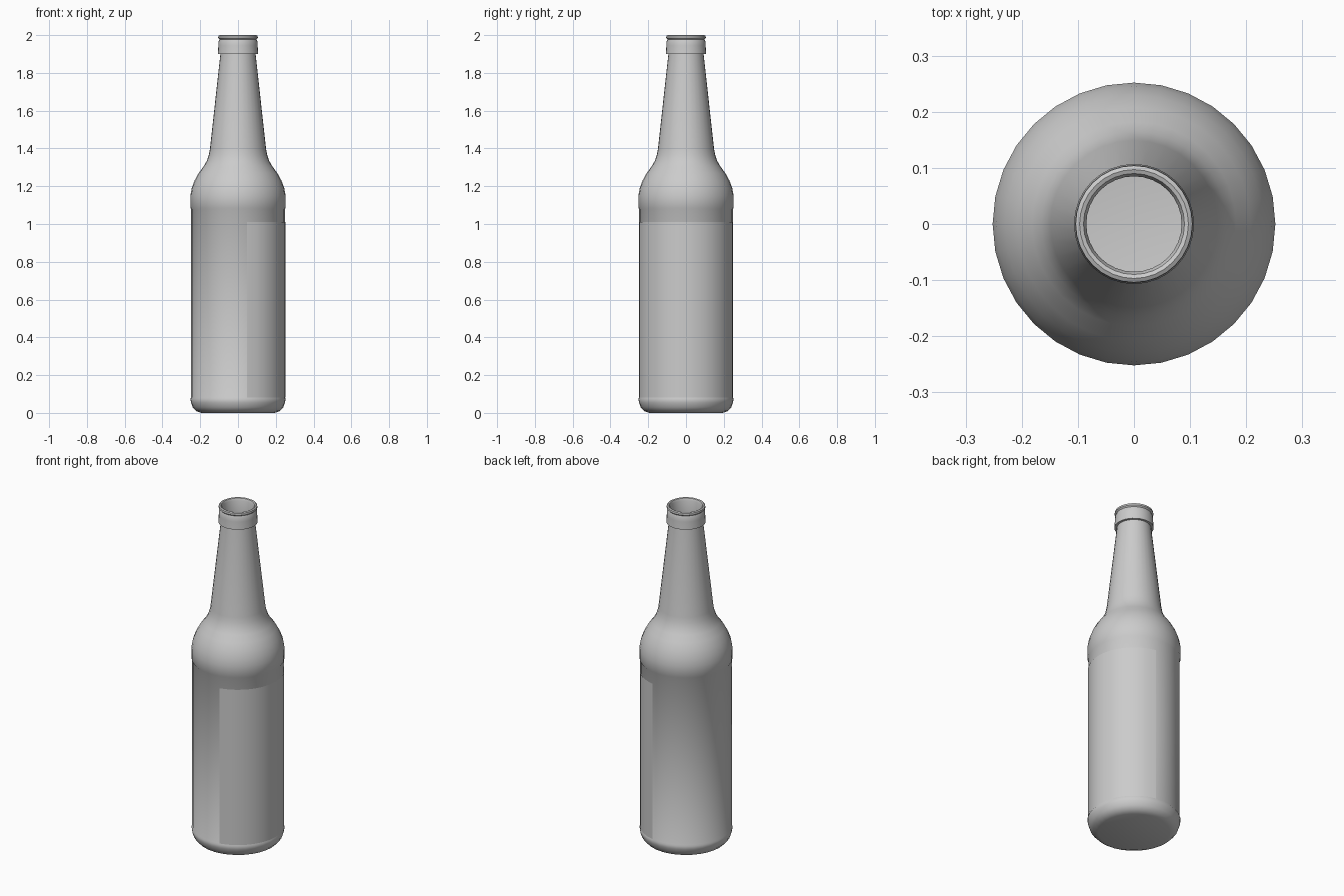
import bpy, bmesh
from math import sin, cos, radians, tau

if "Cube" in bpy.data.objects:
    bpy.data.objects.remove(bpy.data.objects["Cube"])

SIDES = 32


def lathe(name, profile, first=0, last=SIDES, cap=False):
    """Sweep an (r, z) profile around z, from step first to step last."""
    full = last - first == SIDES
    bm = bmesh.new()
    cols = []
    for i in range(first, last + (0 if full else 1)):
        a = tau * i / SIDES
        cols.append([bm.verts.new((r * cos(a), r * sin(a), z)) for r, z in profile])
    pairs = list(zip(cols, cols[1:])) + ([(cols[-1], cols[0])] if full else [])
    for c, d in pairs:
        for k in range(len(profile) - 1):
            bm.faces.new((c[k], d[k], d[k + 1], c[k + 1]))
    if cap:
        bm.faces.new([c[0] for c in reversed(cols)])
    me = bpy.data.meshes.new(name)
    bm.to_mesh(me)
    bm.free()
    ob = bpy.data.objects.new(name, me)
    bpy.context.collection.objects.link(ob)
    bpy.ops.object.select_all(action='DESELECT')
    ob.select_set(True)
    bpy.context.view_layer.objects.active = ob
    bpy.ops.object.shade_smooth_by_angle(angle=radians(40))
    return ob


# Bottle: base, recessed label panel, shoulder, neck and lip
lathe("bottle", [
    (0.195, 0.0), (0.222, 0.010), (0.240, 0.030), (0.249, 0.055), (0.252, 0.075),
    (0.248, 0.082), (0.248, 1.078),
    (0.252, 1.085), (0.252, 1.15), (0.245, 1.19), (0.230, 1.23), (0.208, 1.27),
    (0.182, 1.305), (0.165, 1.335), (0.155, 1.365), (0.149, 1.395),
    (0.093, 1.90),
    (0.107, 1.90), (0.105, 1.925), (0.104, 1.945), (0.103, 1.965), (0.098, 1.978),
    (0.105, 1.985), (0.104, 1.996), (0.097, 2.0), (0.090, 1.997),
    (0.085, 1.985), (0.085, 1.90),
], cap=True)

# Label wrapping the right-hand side
lathe("label", [(0.2505, 0.082), (0.2505, 1.01)], -7, 7)
